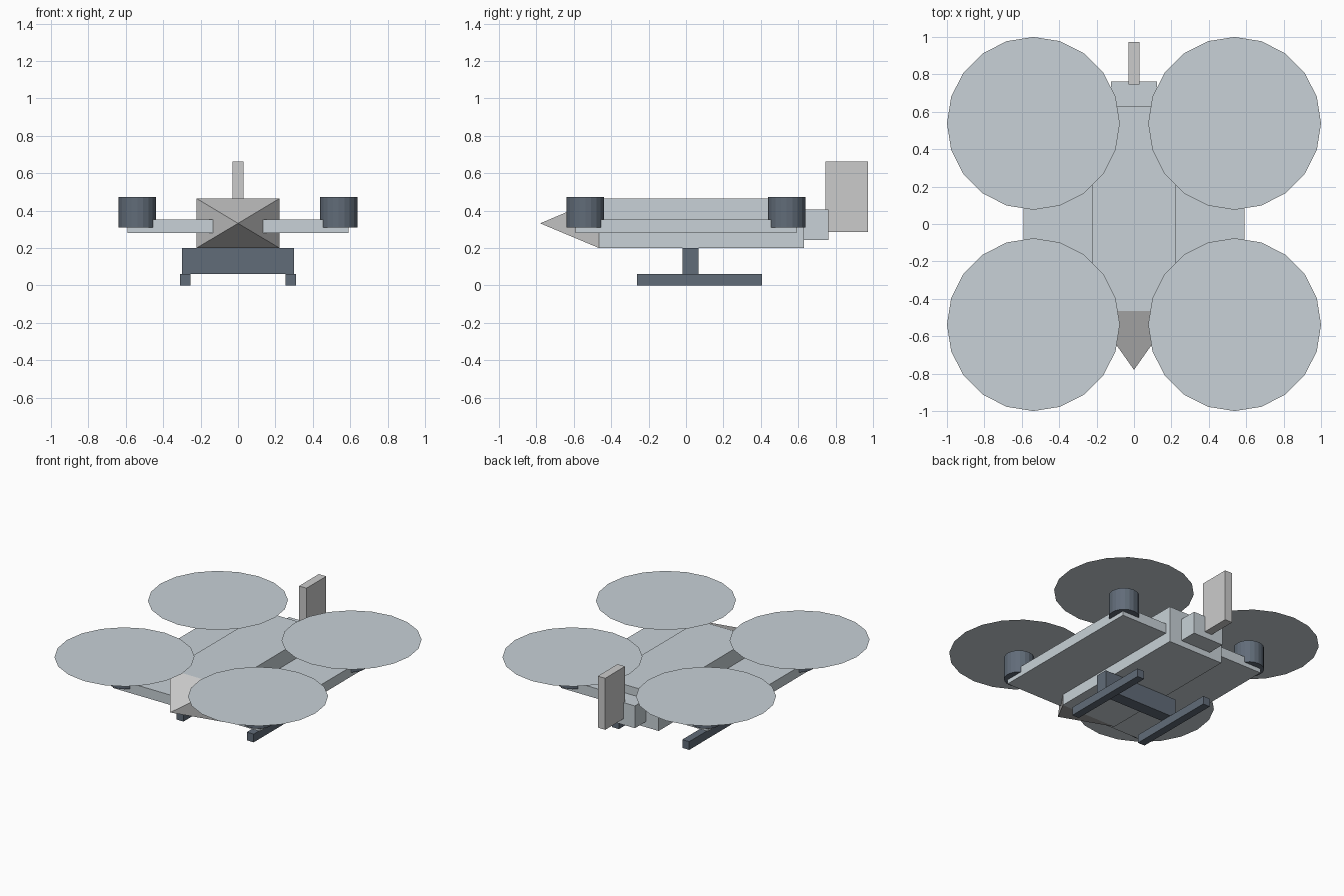
import bpy, bmesh
from math import pi

if "Cube" in bpy.data.objects:
    bpy.data.objects.remove(bpy.data.objects["Cube"])


def material(name, rgb):
    m = bpy.data.materials.new(name)
    m.diffuse_color = (*rgb, 1)
    m.use_nodes = True
    m.node_tree.nodes["Principled BSDF"].inputs["Base Color"].default_value = m.diffuse_color
    return m


LIGHT = material("light_panel", (0.58, 0.64, 0.68))
DARK = material("dark_metal", (0.12, 0.15, 0.19))


def finish(name, bm, mat):
    bmesh.ops.recalc_face_normals(bm, faces=bm.faces)
    mesh = bpy.data.meshes.new(name)
    bm.to_mesh(mesh)
    bm.free()
    obj = bpy.data.objects.new(name, mesh)
    bpy.context.collection.objects.link(obj)
    if mat:
        mesh.materials.append(mat)
    return obj


def box(name, x, y, z, mat=None):
    bm = bmesh.new()
    bmesh.ops.create_cube(bm, size=1)
    for v in bm.verts:
        v.co = [r[0] if c < 0 else r[1] for c, r in zip(v.co, (x, y, z))]
    return finish(name, bm, mat)


# fuselage, tail boom and the wide plate that carries the motors
box("fuselage", (-0.222, 0.222), (-0.465, 0.632), (0.2, 0.465), LIGHT)
box("tail_boom", (-0.122, 0.122), (0.63, 0.762), (0.243, 0.405), LIGHT)
box("motor_plate", (-0.592, 0.592), (-0.592, 0.592), (0.28, 0.352), LIGHT)
box("tail_fin", (-0.03, 0.03), (0.745, 0.972), (0.287, 0.662))

# pointed four-sided nose
bm = bmesh.new()
ring = [bm.verts.new((x, -0.465, z)) for x, z in
        ((-0.222, 0.2), (0.222, 0.2), (0.222, 0.465), (-0.222, 0.465))]
tip = bm.verts.new((0, -0.78, 0.332))
bm.faces.new(ring)
for i in range(4):
    bm.faces.new((ring[i], ring[(i + 1) % 4], tip))
finish("nose", bm, None)

# landing gear
box("gear_crossbar", (-0.3, 0.3), (-0.02, 0.068), (0.06, 0.2), DARK)
for side, x in (("left", -0.283), ("right", 0.283)):
    box(side + "_skid", (x - 0.028, x + 0.028), (-0.263, 0.407), (0, 0.06), DARK)

# motors with flat rotor discs above them
for side, x in (("left", -0.538), ("right", 0.538)):
    for end, y in (("front", -0.538), ("back", 0.538)):
        bm = bmesh.new()
        bmesh.ops.create_cone(bm, cap_ends=True, segments=20, radius1=0.1,
                              radius2=0.1, depth=0.163)
        finish(f"{end}_{side}_motor", bm, DARK).location = (x, y, 0.3925)
        bm = bmesh.new()
        bmesh.ops.create_circle(bm, cap_ends=True, segments=20, radius=0.462)
        rotor = finish(f"{end}_{side}_rotor", bm, LIGHT)
        rotor.location = (x, y, 0.5)
        if rotor.data.polygons[0].normal.z < 0:
            rotor.data.flip_normals()
